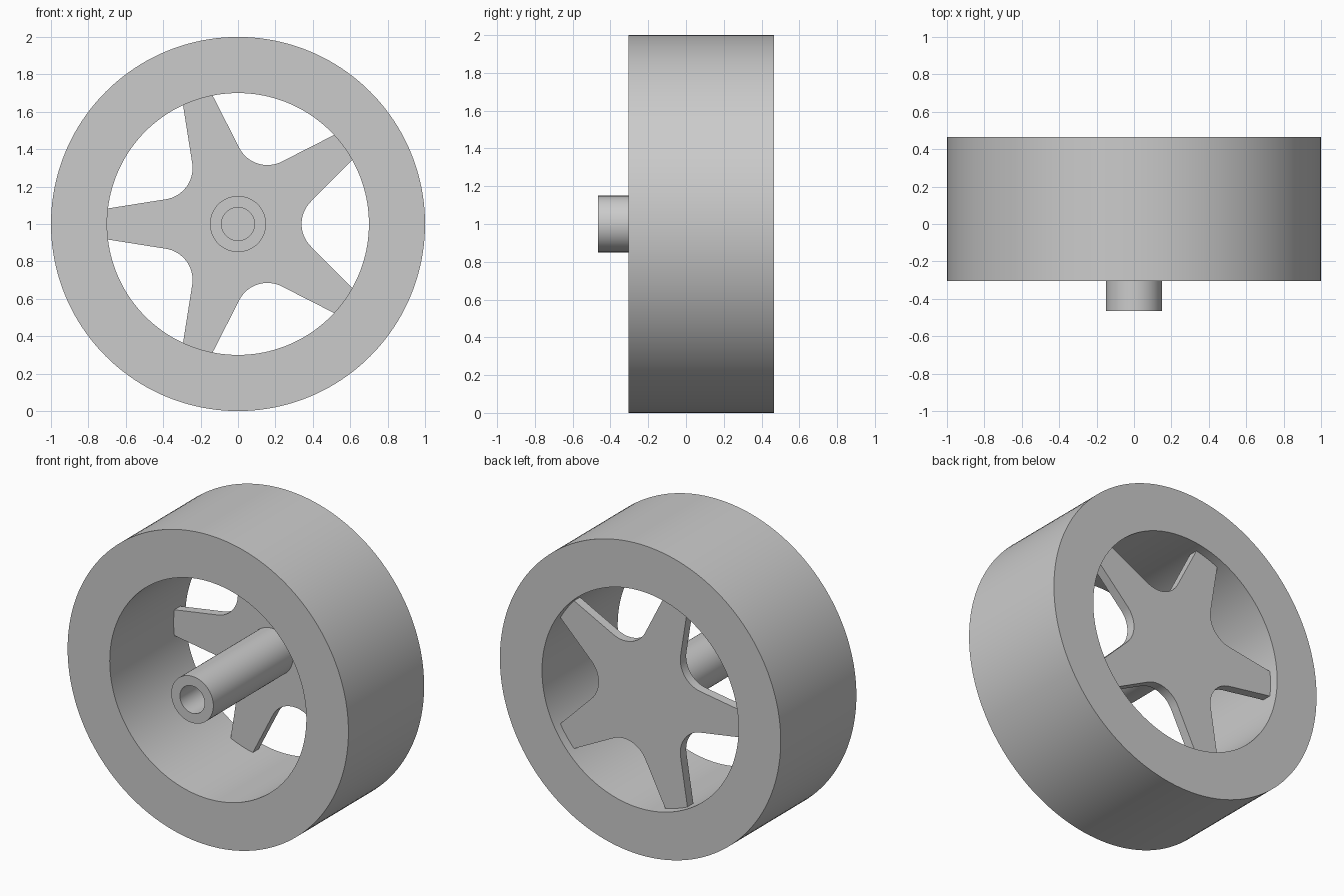
import bpy, bmesh
from math import sin, cos, pi, radians, sqrt, atan2

cube = bpy.data.objects.get("Cube")
if cube:
    bpy.data.objects.remove(cube, do_unlink=True)

grey = bpy.data.materials.new("light grey")
grey.use_nodes = True
colour = (0.6, 0.6, 0.6, 1)
grey.diffuse_color = colour
grey.node_tree.nodes["Principled BSDF"].inputs["Base Color"].default_value = colour

BACK = 0.465
AXLE_Z = 1.0
PLATE_BACK = BACK - 0.06
PLATE_FRONT = PLATE_BACK - 0.06


def finish(name, bm):
    bmesh.ops.recalc_face_normals(bm, faces=bm.faces)
    mesh = bpy.data.meshes.new(name)
    bm.to_mesh(mesh)
    bm.free()
    obj = bpy.data.objects.new(name, mesh)
    obj.location.z = AXLE_Z
    bpy.context.collection.objects.link(obj)
    mesh.materials.append(grey)
    bpy.ops.object.select_all(action="DESELECT")
    obj.select_set(True)
    bpy.context.view_layer.objects.active = obj
    bpy.ops.object.shade_smooth_by_angle(angle=radians(30))
    return obj


def tube(name, outer, inner, front, back, segments):
    """Rectangular section turned about the y axis."""
    bm = bmesh.new()
    section = [(outer, front), (outer, back), (inner, back), (inner, front)]
    rings = []
    for i in range(segments):
        a = 2 * pi * i / segments
        rings.append([bm.verts.new((r * cos(a), y, r * sin(a))) for r, y in section])
    for i in range(segments):
        p, q = rings[i], rings[(i + 1) % segments]
        for j in range(4):
            k = (j + 1) % 4
            bm.faces.new((p[j], p[k], q[k], q[j]))
    return finish(name, bm)


# Wide tyre ring and the hollow axle hub
tube("rim", 1.0, 0.7, -0.305, BACK, 160)
tube("hub", 0.15, 0.088, -BACK, PLATE_FRONT + 0.01, 64)

# Five-armed spoke plate: each valley is a round fillet with straight flanks
FILLET, CENTRE, TIP = 0.169, 0.509, 0.702
flank = CENTRE - FILLET * sqrt(2)
tip_x = (flank + sqrt(2 * TIP ** 2 - flank ** 2)) / 2
tip_angle = atan2(tip_x - flank, tip_x)
step = 2 * pi / 5

sector = []
for i in range(17):
    a = radians(225 - 90 * i / 16)
    sector.append((CENTRE + FILLET * cos(a), FILLET * sin(a)))
for i in range(7):
    a = tip_angle + (step - 2 * tip_angle) * i / 6
    sector.append((TIP * cos(a), TIP * sin(a)))

bm = bmesh.new()
outline = []
for k in range(5):
    c, s = cos(k * step), sin(k * step)
    outline += [bm.verts.new((x * c - z * s, PLATE_FRONT, x * s + z * c)) for x, z in sector]
face = bm.faces.new(outline)
extruded = bmesh.ops.extrude_face_region(bm, geom=[face])["geom"]
moved = [v for v in extruded if isinstance(v, bmesh.types.BMVert)]
bmesh.ops.translate(bm, verts=moved, vec=(0, PLATE_BACK - PLATE_FRONT, 0))
# Keep a front face on the plate
if not any(all(abs(v.co.y - PLATE_FRONT) < 1e-5 for v in f.verts) for f in bm.faces):
    bm.faces.new(outline)
finish("spokes", bm)
